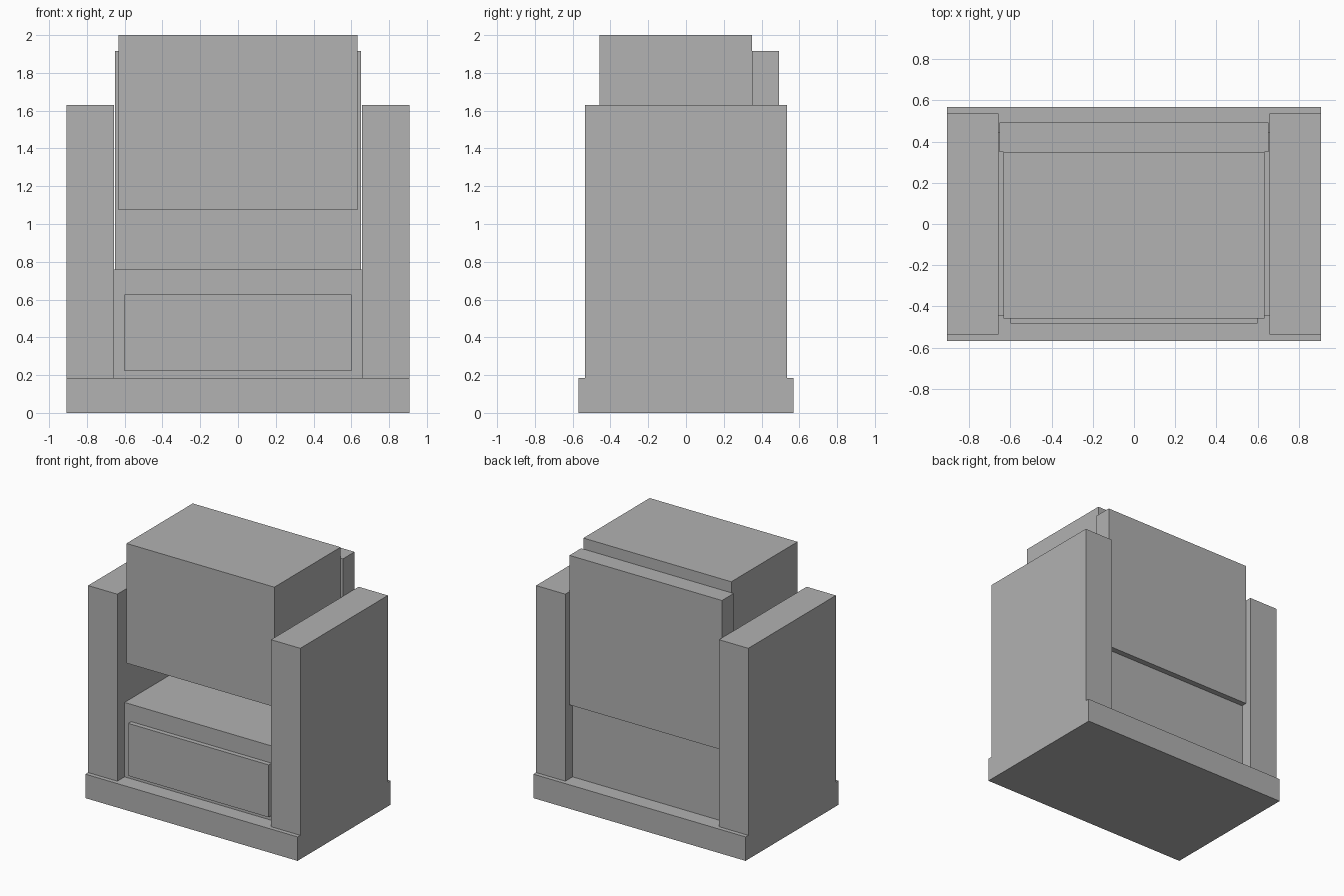
import bpy

old = bpy.data.objects.get("Cube")
if old:
    bpy.data.objects.remove(old, do_unlink=True)

# One plain grey for the whole model
grey = bpy.data.materials.new("plain_grey")
grey.use_nodes = True
colour = (0.445, 0.445, 0.445, 1)
grey.diffuse_color = colour
grey.node_tree.nodes["Principled BSDF"].inputs["Base Color"].default_value = colour


def box(name, x, y, z):
    """Box spanning the given (low, high) range on each axis."""
    spans = (x, y, z)
    bpy.ops.mesh.primitive_cube_add(size=1, location=[(a + b) / 2 for a, b in spans])
    ob = bpy.context.object
    ob.name = name
    ob.scale = [b - a for a, b in spans]
    bpy.ops.object.transform_apply(location=False, rotation=False, scale=True)
    ob.data.materials.append(grey)
    return ob


BASE_TOP = 0.185
SEAT_TOP = 0.76
INNER, OUTER = 0.657, 0.907

# Plinth and the two side walls
box("base", (-OUTER, OUTER), (-0.568, 0.568), (0, BASE_TOP))
for name, side in (("left_side", 1), ("right_side", -1)):
    xs = sorted((side * INNER, side * OUTER))
    box(name, xs, (-0.535, 0.535), (BASE_TOP, 1.63))

# Lower block with its raised front panel
box("lower_block", (-INNER, INNER), (-0.447, 0.447), (BASE_TOP, SEAT_TOP))
box("front_panel", (-0.6, 0.6), (-0.483, -0.447), (0.222, 0.627))

# Back panel and the large upper block fixed to it
box("back_panel", (-0.652, 0.652), (0.35, 0.492), (SEAT_TOP, 1.915))
box("upper_block", (-0.632, 0.632), (-0.459, 0.35), (1.075, 2.0))
